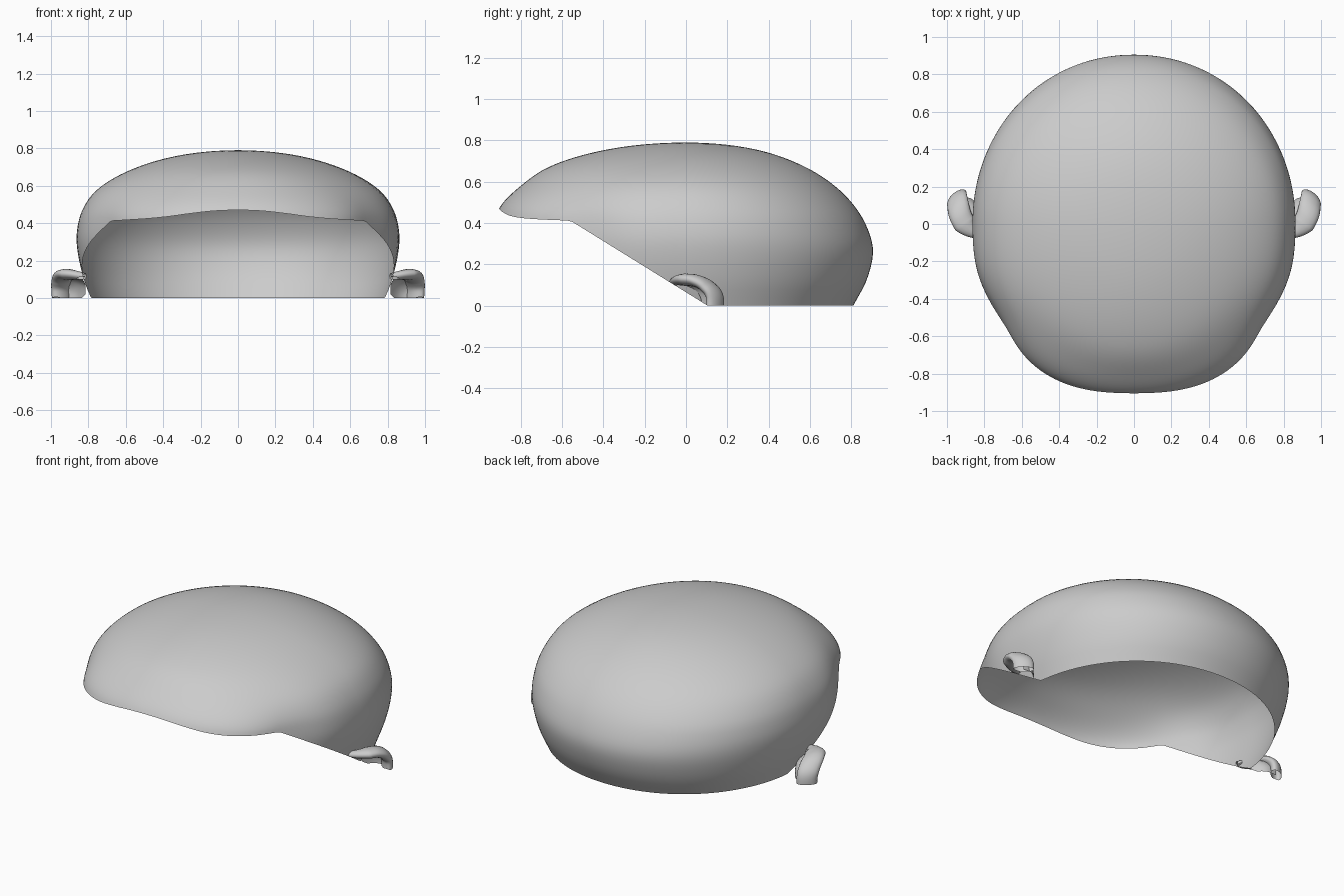
import bpy, bmesh, math
from mathutils import Vector

if "Cube" in bpy.data.objects:
    bpy.data.objects.remove(bpy.data.objects["Cube"])


def spline(pts, x):
    """Smooth value through (x, value...) rows, as a cubic Hermite curve."""
    i = 0
    while i < len(pts) - 2 and x > pts[i + 1][0]:
        i += 1
    p, q = pts[i], pts[i + 1]
    a, b = pts[max(i - 1, 0)], pts[min(i + 2, len(pts) - 1)]
    h = q[0] - p[0]
    t = (x - p[0]) / h
    out = []
    for k in range(1, len(p)):
        m0 = (q[k] - a[k]) / (q[0] - a[0]) * h
        m1 = (b[k] - p[k]) / (b[0] - p[0]) * h
        out.append((2*t**3 - 3*t**2 + 1) * p[k] + (t**3 - 2*t**2 + t) * m0
                   + (3*t**2 - 2*t**3) * q[k] + (t**3 - t**2) * m1)
    return out


def finish(bm, name):
    bmesh.ops.recalc_face_normals(bm, faces=bm.faces)
    me = bpy.data.meshes.new(name)
    bm.to_mesh(me)
    bm.free()
    for p in me.polygons:
        p.use_smooth = True
    ob = bpy.data.objects.new(name, me)
    bpy.context.collection.objects.link(ob)
    return ob


# Skull sections: height, half width, front reach, back reach
TOP = 0.79
LEVELS = [(0.79, 0, 0, 0), (0.76, .325, .36, .32), (0.68, .585, .645, .56),
          (0.58, .752, .80, .72), (0.47, .832, .905, .825), (0.35, .862, .925, .888),
          (0.25, .858, .92, .905), (0.12, .83, .90, .873), (0.0, .79, .88, .81)]
ROWS = [(math.sqrt(TOP - r[0]),) + r[1:] for r in LEVELS]
# Height of the open rim along the curved brow
BROW = [(-.91, .475), (-.89, .455), (-.85, .435), (-.77, .422), (-.56, .412), (-.4, .41)]


def rim_height(y):
    if y < -.56:
        return spline(BROW, max(y, -.91))[0]
    return max(0, .412 * (.105 - y) / .665)


def skull_point(a, s):
    w, f, b = spline(ROWS, s)
    z = TOP - s * s
    c, d = math.cos(a), math.sin(a)
    n = 1.92 + (0.36 if d < 0 else 0.14) * min(1, s / 0.6) ** 2
    x = w * math.copysign(abs(c) ** (2 / n), c)
    y = (b if d > 0 else f) * math.copysign(abs(d) ** (2 / n), d)
    # shallow temple hollow
    low = min(1, max(0, (0.7 - z) / 0.28))
    x *= 1 - 0.055 * low * math.exp(-((y + 0.54) / 0.2) ** 2)
    return Vector((x, y, z))


def rim_s(a):
    lo, hi = 0.3, math.sqrt(TOP)
    for _ in range(40):
        m = (lo + hi) / 2
        p = skull_point(a, m)
        if p.z > rim_height(p.y):
            lo = m
        else:
            hi = m
    return lo


# Scalp shell, open underneath
N, M = 160, 40
bm = bmesh.new()
apex = bm.verts.new((0, 0, TOP))
cols = []
for i in range(N):
    a = 2 * math.pi * i / N
    s1 = rim_s(a)
    cols.append([bm.verts.new(skull_point(a, s1 * j / M)) for j in range(1, M + 1)])
for i in range(N):
    p, q = cols[i], cols[(i + 1) % N]
    bm.faces.new((apex, p[0], q[0]))
    for j in range(M - 1):
        bm.faces.new((p[j], p[j + 1], q[j + 1], q[j]))
finish(bm, "scalp_shell")

# Ear tops: broad rolled rim plus hollow bowl joining it to the head
HELIX = [(0, .82, -.06, .115), (1, .87, -.035, .123), (2, .905, .0, .125),
         (3, .93, .05, .12), (4, .941, .10, .095), (5, .946, .138, .045),
         (6, .943, .14, -.05)]
ROOT = [(0, .82, -.05, .10), (2, .83, -.01, .10), (4, .815, .06, .06), (6, .82, .09, -.05)]
bm = bmesh.new()
K, R = 36, 16
rings, sheet = [], []
for i in range(K + 1):
    t = 6 * i / K
    p = Vector(spline(HELIX, t))
    tan = (Vector(spline(HELIX, min(t + .05, 6))) - Vector(spline(HELIX, max(t - .05, 0)))).normalized()
    side = tan.cross(Vector((.75, -.6, .1))).normalized()
    up = side.cross(tan)
    r = 0.018 + 0.012 * min(1, t / 2)
    wide = r * (1.2 + 0.8 * min(1, t / 2))
    rings.append([bm.verts.new(p + side * r * math.cos(2 * math.pi * k / R)
                               + up * wide * math.sin(2 * math.pi * k / R)) for k in range(R)])
    q = Vector(spline(ROOT, t))
    sheet.append([bm.verts.new(p.lerp(q, k / 6) + Vector((-.01, .025, 0)) * math.sin(math.pi * k / 6))
                  for k in range(7)])
for i in range(K):
    for k in range(R):
        l = (k + 1) % R
        bm.faces.new((rings[i][k], rings[i][l], rings[i + 1][l], rings[i + 1][k]))
    for k in range(6):
        bm.faces.new((sheet[i][k], sheet[i][k + 1], sheet[i + 1][k + 1], sheet[i + 1][k]))
# trim along the same slanted and level rim as the scalp
for co, no in (((0, .105, 0), (0, -.62, -1)), ((0, 0, 0), (0, 0, -1))):
    bmesh.ops.bisect_plane(bm, geom=bm.verts[:] + bm.edges[:] + bm.faces[:],
                           plane_co=co, plane_no=no, clear_outer=True)
ears = finish(bm, "ear_tops")
ears.modifiers.new("mirror", 'MIRROR').use_axis[0] = True
